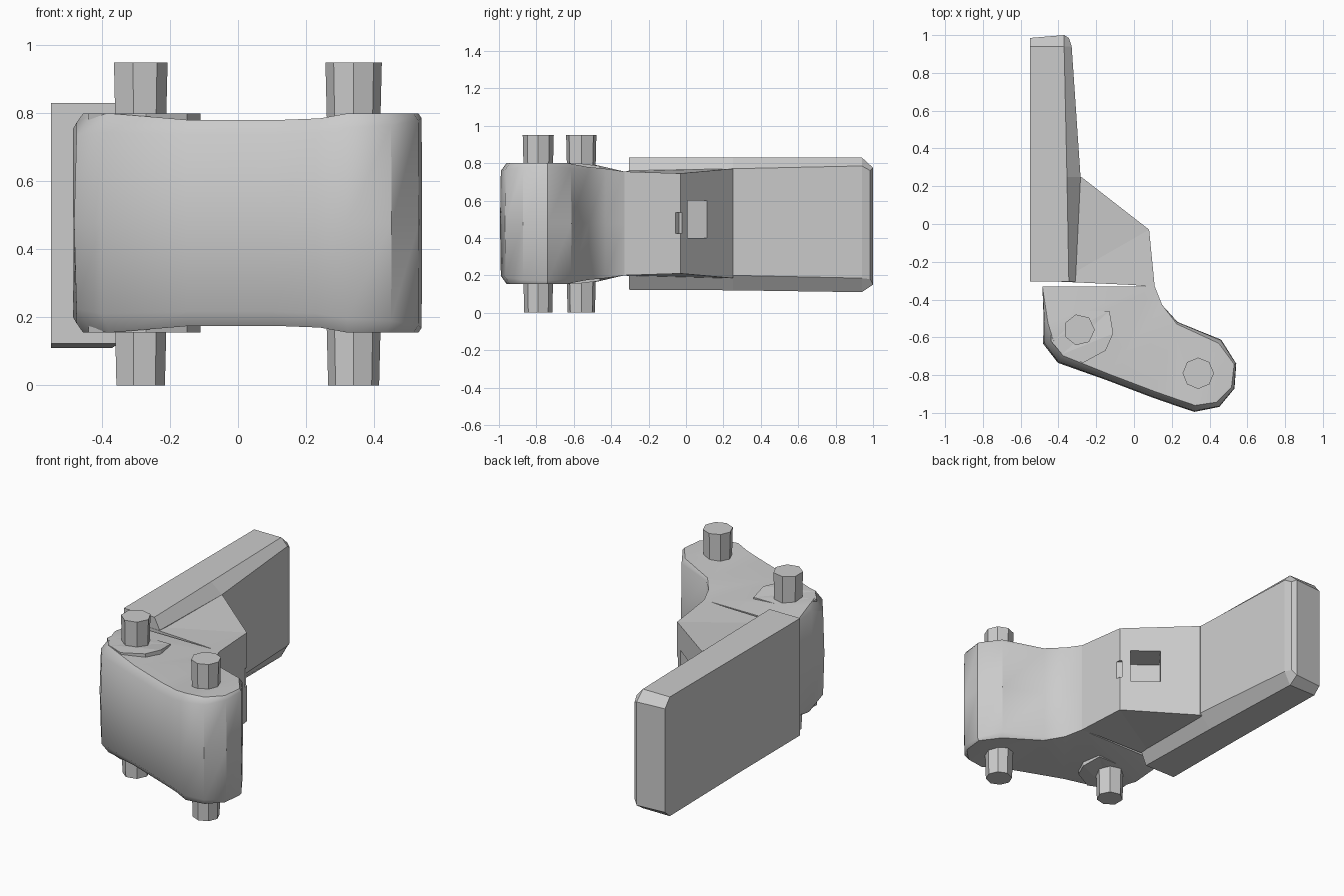
import bpy, bmesh, math
from mathutils import Vector

old = bpy.data.objects.get("Cube")
if old:
    bpy.data.objects.remove(old, do_unlink=True)

MIRROR = 0.955  # top height plus bottom height of the mirrored parts

grey = bpy.data.materials.new("plain grey")
grey.use_nodes = True
colour = (0.6, 0.6, 0.6, 1)
grey.diffuse_color = colour
grey.node_tree.nodes["Principled BSDF"].inputs["Base Color"].default_value = colour


def loft(name, rings, smooth=False):
    """Skin a list of equal-length point rings and cap both ends."""
    bm = bmesh.new()
    loops = [[bm.verts.new(p) for p in ring] for ring in rings]
    count = len(loops[0])
    for low, high in zip(loops, loops[1:]):
        for i in range(count):
            j = (i + 1) % count
            bm.faces.new((low[i], low[j], high[j], high[i]))
    caps = [bm.faces.new(loops[0][::-1]), bm.faces.new(loops[-1])]
    bmesh.ops.triangulate(bm, faces=caps)
    bmesh.ops.recalc_face_normals(bm, faces=bm.faces)
    mesh = bpy.data.meshes.new(name)
    bm.to_mesh(mesh)
    bm.free()
    mesh.materials.append(grey)
    obj = bpy.data.objects.new(name, mesh)
    bpy.context.collection.objects.link(obj)
    if smooth:
        bpy.ops.object.select_all(action='DESELECT')
        bpy.context.view_layer.objects.active = obj
        obj.select_set(True)
        bpy.ops.object.shade_smooth_by_angle(angle=math.radians(35))
    return obj


def mirrored_slab(name, outline):
    """Prism whose underside mirrors the heights of its top."""
    return loft(name, [[(x, y, MIRROR - z) for x, y, z in outline], outline])


def cut(target, location, size, angle):
    """Cut a box-shaped recess into the target."""
    bpy.ops.mesh.primitive_cube_add(size=1, location=location, rotation=(0, 0, angle))
    cutter = bpy.context.object
    cutter.name = "recess_cutter"
    cutter.scale = size
    cutter.hide_render = True
    cutter.data.materials.append(grey)
    mod = target.modifiers.new("recess", 'BOOLEAN')
    mod.operation = 'DIFFERENCE'
    mod.solver = 'EXACT'
    mod.object = cutter
    bpy.context.view_layer.objects.active = target
    bpy.ops.object.modifier_apply(modifier=mod.name)
    bpy.data.objects.remove(cutter, do_unlink=True)


# Pins through both ends of the body
left_pin = Vector((-0.29, -0.56))
right_pin = Vector((0.34, -0.79))


def pin(name, centre, sides):
    rings = []
    for z, radius in ((0, 0.075), (0.2, 0.08), (0.75, 0.078), (0.95, 0.083)):
        rings.append([(centre.x + radius * math.cos(math.tau * i / sides),
                       centre.y + radius * math.sin(math.tau * i / sides), z)
                      for i in range(sides)])
    loft(name, rings)


pin("pin_inner", left_pin, 7)
pin("pin_outer", right_pin, 8)

# Body: x, y, top height, width of the rounded edge
outline = [
    (-0.485, -0.33, 0.755, 0), (-0.475, -0.52, 0.8, 0.02),
    (-0.475, -0.63, 0.8, 0.05), (-0.4, -0.73, 0.8, 0.04),
    (-0.15, -0.82, 0.78, 0.03), (0.1, -0.915, 0.78, 0.03),
    (0.23, -0.96, 0.785, 0.03), (0.32, -0.99, 0.8, 0.03),
    (0.45, -0.965, 0.8, 0.025), (0.53, -0.87, 0.8, 0.015),
    (0.54, -0.74, 0.8, 0.01), (0.46, -0.615, 0.8, 0.02),
    (0.23, -0.52, 0.78, 0.01), (0.15, -0.43, 0.77, 0),
    (0.11, -0.33, 0.755, 0),
]


def toward_axis(x, y, distance):
    """Move a point toward the line joining the pins."""
    point, axis = Vector((x, y)), right_pin - left_pin
    t = max(0, min(1, (point - left_pin).dot(axis) / axis.length_squared))
    point += (left_pin + t * axis - point).normalized() * distance
    return point


def body_ring(side, level):
    ring = []
    for x, y, top, edge in outline:
        inset, drop = ((edge, 0), (0, edge * 1.4), (-edge * 0.15, None))[level]
        p = toward_axis(x, y, inset)
        z = MIRROR / 2 if drop is None else top - drop
        ring.append((p.x, p.y, z if side > 0 else MIRROR - z))
    return ring


loft("body", [body_ring(-1, 0), body_ring(-1, 1), body_ring(1, 2),
              body_ring(1, 1), body_ring(1, 0)], smooth=True)

# Raised pad round the inner pin, above and below
mirrored_slab("inner_boss", [
    (-0.44, -0.46, 0.785), (-0.44, -0.62, 0.8), (-0.38, -0.69, 0.8),
    (-0.27, -0.735, 0.8), (-0.15, -0.67, 0.8), (-0.11, -0.58, 0.8),
    (-0.13, -0.46, 0.785)])

# Bracket joining body and plate, with a square pocket in its slanted face
bracket = mirrored_slab("bracket", [
    (-0.4, -0.305, 0.76), (0, -0.323, 0.755), (0.11, -0.335, 0.755),
    (0.08, -0.03, 0.745), (-0.28, 0.25, 0.77), (-0.4, 0.25, 0.77)])
slant = math.atan2(0.36, 0.28)
cut(bracket, (-0.035, 0.06, 0.5), (0.32, 0.17, 0.2), slant)
cut(bracket, (0.08, -0.035, 0.48), (0.03, 0.03, 0.11), slant)


# Long plate with bevelled inner edges and end
def plate_ring(y, edge, side, low, side_low, side_high, high=0.83):
    return [(-0.55, y, low), (-0.55, y, high), (edge, y, high),
            (side, y, side_high), (side, y, side_low), (edge, y, low)]


end = plate_ring(1, -0.37, -0.345, 0.15, 0.18, 0.76, 0.775)
end = [(x, y + min(0, -0.02 - (x + 0.45) * 0.05) if x < -0.5 else y - (x > -0.36) * 0.015, z)
       for x, y, z in end]
loft("plate", [
    plate_ring(-0.305, -0.345, -0.31, 0.123, 0.2, 0.76),
    plate_ring(0.25, -0.355, -0.283, 0.12, 0.2, 0.77),
    plate_ring(0.94, -0.37, -0.33, 0.11, 0.185, 0.785),
    end])
